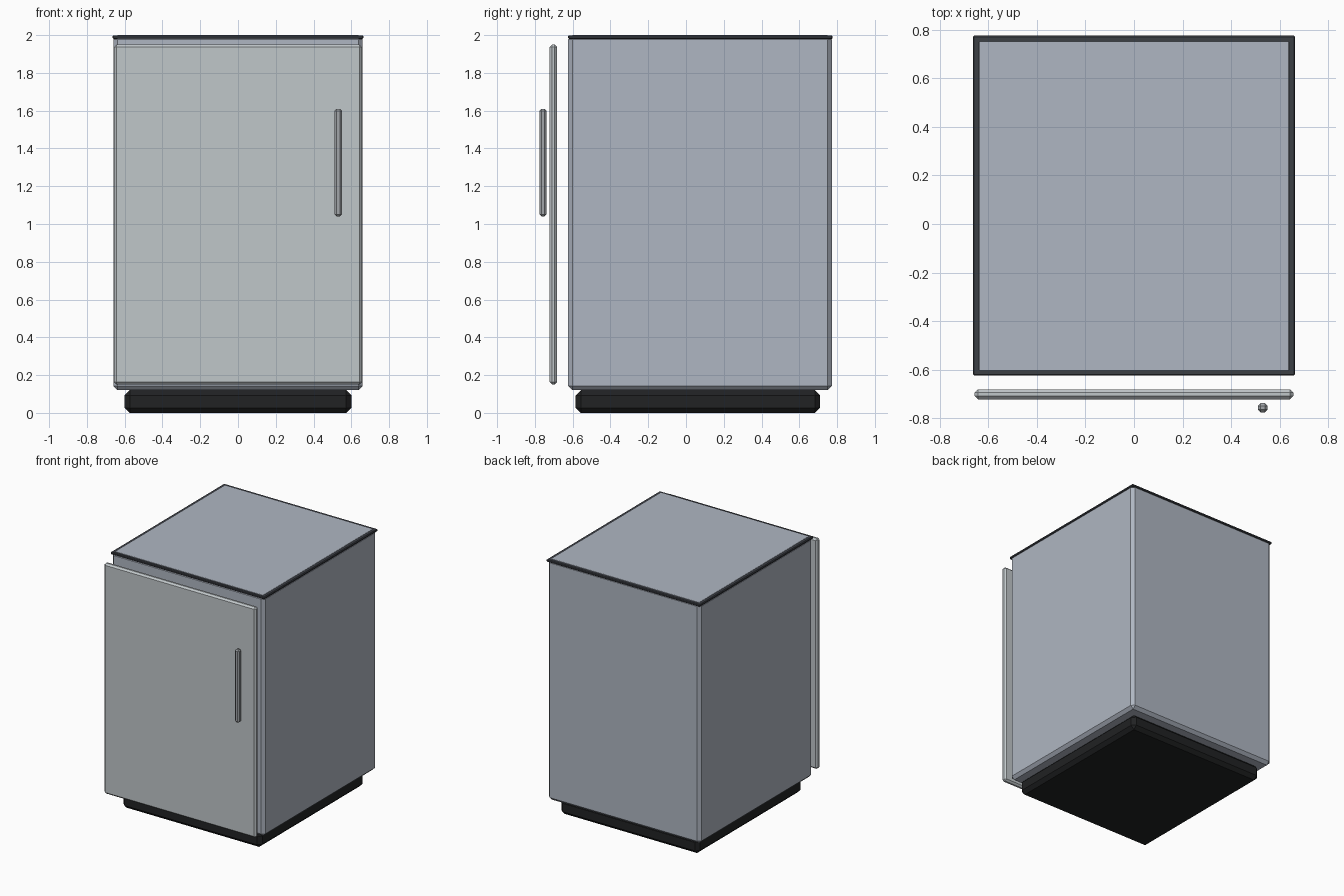
import bpy
import bmesh
from mathutils import Vector

if "Cube" in bpy.data.objects:
    bpy.data.objects.remove(bpy.data.objects["Cube"])


def material(name, rgb):
    m = bpy.data.materials.new(name)
    m.diffuse_color = (*rgb, 1)
    m.use_nodes = True
    m.node_tree.nodes["Principled BSDF"].inputs["Base Color"].default_value = m.diffuse_color
    return m


def chamfered_box(name, lo, hi, chamfer, mat):
    """Box between two corners with flat single-segment chamfers."""
    lo, hi = Vector(lo), Vector(hi)
    bm = bmesh.new()
    bmesh.ops.create_cube(bm, size=1)
    bmesh.ops.scale(bm, vec=hi - lo, verts=bm.verts)
    bmesh.ops.bevel(bm, geom=bm.edges[:], offset=chamfer, segments=1,
                    affect='EDGES', profile=0.5)
    mesh = bpy.data.meshes.new(name)
    bm.to_mesh(mesh)
    bm.free()
    mesh.materials.append(mat)
    obj = bpy.data.objects.new(name, mesh)
    obj.location = (lo + hi) / 2
    bpy.context.collection.objects.link(obj)
    return obj


steel = material("steel", (0.43, 0.47, 0.54))
door_steel = material("door_steel", (0.53, 0.57, 0.59))
handle_metal = material("handle_metal", (0.36, 0.38, 0.40))
dark_trim = material("dark_trim", (0.045, 0.05, 0.06))
black = material("black", (0.015, 0.016, 0.017))

# Recessed plinth
chamfered_box("plinth", (-0.6, -0.584, 0), (0.6, 0.709, 0.12), 0.027, black)

# Cabinet body
chamfered_box("cabinet_body", (-0.66, -0.624, 0.12), (0.66, 0.772, 2.0), 0.023, steel)

# Thin dark rim around the top, just below the body's top face
chamfered_box("top_rim", (-0.664, -0.624, 1.98), (0.664, 0.776, 1.999), 0.005, dark_trim)

# Door panel, standing clear of the body
chamfered_box("door", (-0.656, -0.722, 0.15), (0.656, -0.682, 1.95), 0.013, door_steel)

# Vertical handle bar
chamfered_box("handle", (0.511, -0.776, 1.04), (0.55, -0.738, 1.61), 0.011, handle_metal)
